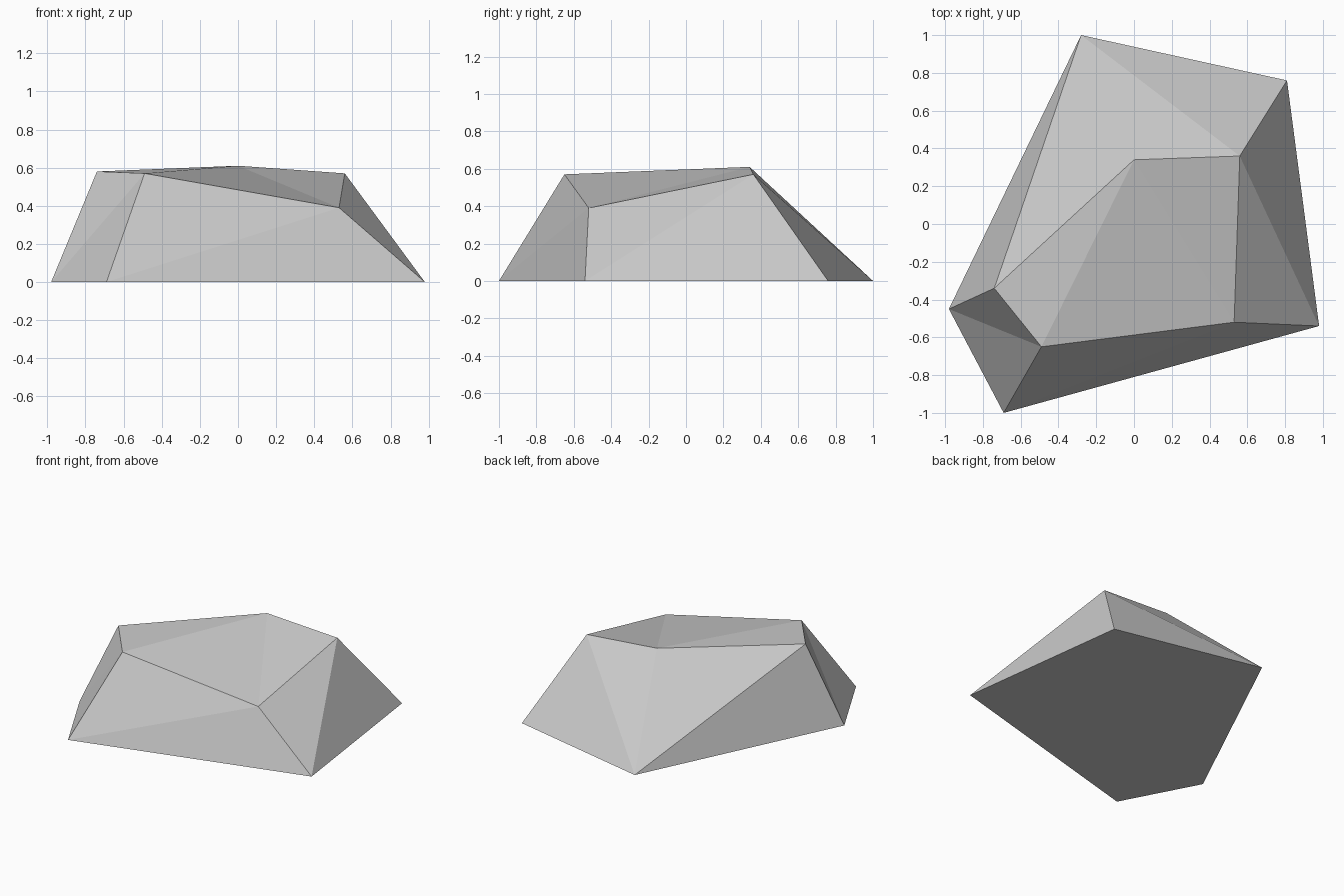
import bpy
import bmesh

default_cube = bpy.data.objects.get("Cube")
if default_cube:
    bpy.data.objects.remove(default_cube, do_unlink=True)


def make_material(name, colour):
    material = bpy.data.materials.new(name)
    material.use_nodes = True
    material.diffuse_color = colour
    shader = material.node_tree.nodes["Principled BSDF"]
    shader.inputs["Base Color"].default_value = colour
    return material


# Corners of the rock: five on the ground, five around the crown
corners = {
    "west": (-0.98, -0.45, 0),
    "south": (-0.69, -1, 0),
    "east": (0.98, -0.54, 0),
    "northeast": (0.81, 0.76, 0),
    "north": (-0.28, 1, 0),
    "crown_west": (-0.74, -0.34, 0.58),
    "crown_south": (-0.49, -0.65, 0.57),
    "crown_east": (0.53, -0.52, 0.39),
    "crown_northeast": (0.56, 0.36, 0.57),
    "crown_peak": (0, 0.34, 0.61),
}

# Chipped facets, grouped by side
facets = [
    # Flat underside
    "north northeast east south west",
    # Left end and long rear slope
    "west south crown_south",
    "west crown_south crown_west",
    "west crown_west north",
    "north crown_west crown_peak",
    "north crown_peak crown_northeast",
    "north crown_northeast northeast",
    # Right end
    "northeast crown_northeast east",
    "east crown_northeast crown_east",
    # Front slope
    "south east crown_east",
    "south crown_east crown_south",
    # Crown
    "crown_west crown_south crown_peak",
    "crown_south crown_east crown_peak",
    "crown_east crown_northeast crown_peak",
]

# Build the faceted rock with flat shading
bm = bmesh.new()
verts = {name: bm.verts.new(point) for name, point in corners.items()}
for facet in facets:
    bm.faces.new([verts[name] for name in facet.split()])
bmesh.ops.recalc_face_normals(bm, faces=bm.faces[:])
mesh = bpy.data.meshes.new("rock")
bm.to_mesh(mesh)
bm.free()
mesh.materials.append(make_material("stone grey", (0.6, 0.6, 0.6, 1)))

rock = bpy.data.objects.new("rock", mesh)
bpy.context.collection.objects.link(rock)
